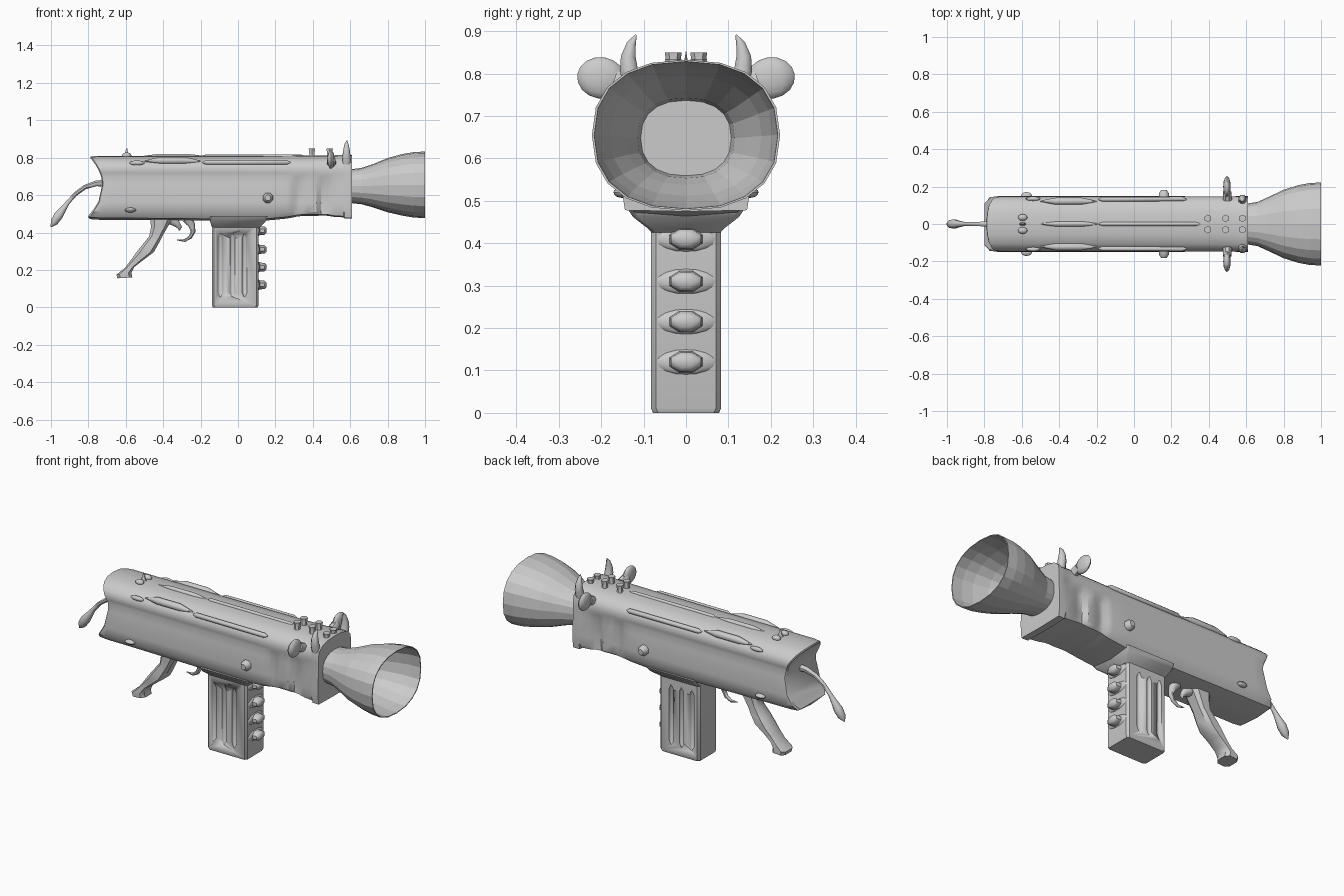
import bpy, bmesh, math
from mathutils import Vector, Matrix

if "Cube" in bpy.data.objects:
    bpy.data.objects.remove(bpy.data.objects["Cube"])

grey = bpy.data.materials.new("plain_grey")
grey.diffuse_color = (0.6, 0.6, 0.6, 1)
grey.use_nodes = True
grey.node_tree.nodes["Principled BSDF"].inputs["Base Color"].default_value = grey.diffuse_color


def finish(name, bm, smooth=35):
    bmesh.ops.recalc_face_normals(bm, faces=bm.faces)
    me = bpy.data.meshes.new(name)
    bm.to_mesh(me)
    bm.free()
    ob = bpy.data.objects.new(name, me)
    bpy.context.collection.objects.link(ob)
    me.materials.append(grey)
    if smooth:
        bpy.ops.object.select_all(action='DESELECT')
        ob.select_set(True)
        bpy.context.view_layer.objects.active = ob
        bpy.ops.object.shade_smooth_by_angle(angle=math.radians(smooth))
    return ob


def loft(name, rings, caps=(True, True), smooth=35, strip_start=False):
    bm = bmesh.new()
    vs = [[bm.verts.new(p) for p in r] for r in rings]
    n = len(vs[0])
    for a, b in zip(vs, vs[1:]):
        for i in range(n):
            j = (i + 1) % n
            bm.faces.new((a[i], a[j], b[j], b[i]))
    if strip_start:  # curved end made of strips between mirrored points
        a = vs[0]
        for i in range(n // 2):
            quad = [a[i], a[i + 1], a[n - i - 1], a[(n - i) % n]]
            bm.faces.new(list(dict.fromkeys(quad)))
    elif caps[0]:
        bm.faces.new(vs[0])
    if caps[1]:
        bm.faces.new(vs[-1])
    return finish(name, bm, smooth)


def tube(name, path, radii, ref=(0, 1, 0), flat=1.0, sides=8, smooth=45):
    """Tapered tube; ref is the direction across the bend, flat scales along it."""
    pts, ref, rings = [Vector(p) for p in path], Vector(ref), []
    for i, p in enumerate(pts):
        t = (pts[min(i + 1, len(pts) - 1)] - pts[max(i - 1, 0)]).normalized()
        side = t.cross(ref).normalized()
        rings.append([p + r * (side * math.cos(a) + ref * flat * math.sin(a))
                      for r in [radii[i]]
                      for a in [math.tau * (k + .5) / sides for k in range(sides)]])
    return loft(name, rings, smooth=smooth)


def blob(name, loc, size, rot=0, seg=12, rows=8):
    bm = bmesh.new()
    bmesh.ops.create_uvsphere(bm, u_segments=seg, v_segments=rows, radius=1,
                              matrix=Matrix.Translation(loc) @ Matrix.Rotation(rot, 4, 'X')
                              @ Matrix.Diagonal((*size, 1)))
    return finish(name, bm)


def rect(x0, x1, y, z, c=0.012):
    return [(x0 + c, -y, z), (x1 - c, -y, z), (x1, c - y, z), (x1, y - c, z),
            (x1 - c, y, z), (x0 + c, y, z), (x0, y - c, z), (x0, c - y, z)]


# Main body: section blends from rounded at the rear to square at the front
ROUND = [(0, .81), (.06, .806), (.105, .793), (.135, .768), (.146, .74), (.142, .718),
         (.138, .70), (.144, .66), (.15, .56), (.146, .51), (.12, .478), (0, .468)]
SQUARE = [(0, .815), (.06, .812), (.11, .80), (.14, .775), (.148, .74), (.148, .715),
          (.148, .70), (.148, .66), (.15, .56), (.149, .51), (.144, .478), (0, .475)]


def section(x, k, pinch, lift, scale=1.0, notch=0.0):
    half = []
    for (ya, za), (yb, zb) in zip(ROUND, SQUARE):
        y, z = ya + (yb - ya) * k, za + (zb - za) * k
        if .5 < z < .69:
            y -= pinch
        if z < .5:
            z += lift
        z = .64 + (z - .64) * scale
        half.append((x + notch * max(0, 1 - ((z - .65) / .16) ** 2), y * scale, z))
    return half + [(a, -b, c) for a, b, c in half[-2:0:-1]]


stations = [(-.80, 0, 0, 0, .93, .075), (-.79, 0, 0, 0, .98, .07), (-.74, 0, 0, 0, 1, .03),
            (-.66, 0, 0, 0), (-.15, 0, 0, -.005), (.15, .1, 0, -.005), (.26, .2, 0, .005),
            (.29, .2, .004, .01), (.31, .3, .018, .014), (.34, .3, .018, .018), (.37, .3, .002, .018),
            (.42, .4, .002, .018), (.445, .4, .02, .02), (.48, .5, .02, .018), (.51, .6, .004, .012),
            (.565, .7, 0, .008), (.57, 1, 0, 0), (.61, 1, 0, 0)]
loft("body", [section(*s) for s in stations], strip_start=True)

# Flared open bell
bell_rings = []
for x, ry, rz, zc in [(.60, .108, .09, .648), (.66, .118, .097, .648), (.72, .145, .115, .65),
                      (.80, .183, .145, .653), (.88, .208, .165, .655), (.94, .219, .175, .655),
                      (1.0, .222, .178, .655)]:
    ring = []
    for i in range(20):
        a = math.tau * i / 20
        c, s = math.cos(a), math.sin(a)
        ring.append((x, ry * math.copysign(abs(c) ** .85, c), zc + rz * math.copysign(abs(s) ** .85, s)))
    bell_rings.append(ring)
inner = [[(x, y * .975, .655 + (z - .655) * .975) for x, y, z in r] for r in reversed(bell_rings)]
loft("bell", bell_rings + inner, caps=(False, False), smooth=0)

# Ears, horns and side bolts, both sides
for s, side in ((1, "left"), (-1, "right")):
    blob("ear_" + side, (.497, s * .2, .79), (.02, .057, .049), s * .15)
    tube("ear_stalk_" + side, [(.5, s * .13, .77), (.498, s * .17, .785)], [.025, .025], (1, 0, 0))
    tube("horn_" + side, [(.58, s * .125, .77), (.58, s * .135, .81), (.58, s * .136, .84),
                          (.58, s * .129, .87), (.582, s * .118, .892)],
         [.024, .023, .019, .012, .002], (1, 0, 0))
    tube("side_bolt_" + side, [(.16, s * .14, .585), (.16, s * .165, .585), (.16, s * .182, .585)],
         [.03, .028, .016], (1, 0, 0))
    blob("lower_bolt_" + side, (-.575, s * .15, .52), (.03, .021, .013))
    blob("upper_bolt_" + side, (-.54, s * .135, .772), (.04, .012, .013))
    # Raised side rails
    tube("side_rail_" + side, [(-.19, s * .132, .775), (-.17, s * .132, .775),
                               (.26, s * .134, .775), (.28, s * .132, .775)],
         [.004, .013, .013, .004])
    tube("rear_rail_" + side, [(-.5, s * .122, .782), (-.42, s * .122, .785),
                               (-.28, s * .122, .785), (-.2, s * .122, .782)],
         [.003, .02, .02, .003])
    # Sight teeth on top
    for x, top in ((.395, .85), (.49, .85), (.58, .835)):
        tube("sight_tooth_" + side, [(x, s * .03, .79), (x, s * .03, .815), (x, s * .03, top)],
             [.028, .015, .02], sides=6)
    blob("rear_sight_ball_" + side, (-.595, s * .035, .812), (.025, .018, .016))

# Top rail and rear sight
tube("top_rail", [(-.19, 0, .808), (-.17, 0, .808), (.33, 0, .808), (.36, 0, .808)],
     [.003, .011, .011, .003])
tube("top_rear_rail", [(-.5, 0, .808), (-.42, 0, .808), (-.27, 0, .808), (-.19, 0, .808)],
     [.003, .014, .014, .003])
tube("rear_sight", [(-.595, 0, .80), (-.595, 0, .818), (-.595, 0, .852)], [.026, .012, .002], flat=.5)

# Tail with a tuft
tube("tail", [(-.70, 0, .665), (-.76, 0, .662), (-.82, 0, .642), (-.87, 0, .605), (-.91, 0, .56),
              (-.935, 0, .525), (-.96, 0, .49), (-.983, 0, .455), (-1.0, 0, .43)],
     [.02, .016, .013, .012, .012, .018, .026, .022, .003])

# Grip: sections given as back and front points down its length
grip = []
for (bx, bz), (fx, fz), w in [((-.47, .475), (-.35, .475), .05), ((-.465, .43), (-.37, .44), .048),
                              ((-.475, .38), (-.405, .38), .042), ((-.515, .33), (-.425, .34), .048),
                              ((-.55, .285), (-.45, .295), .05), ((-.575, .25), (-.51, .25), .045),
                              ((-.605, .21), (-.555, .215), .045), ((-.65, .175), (-.57, .185), .05),
                              ((-.645, .155), (-.565, .16), .048)]:
    dx, dz = fx - bx, fz - bz
    grip.append([(bx + dx * u, w * v, bz + dz * u) for u, v in
                 ((0, -.6), (.2, -1), (.8, -1), (1, -.6), (1, .6), (.8, 1), (.2, 1), (0, .6))])
loft("grip", grip)

# Trigger and curved guard claw
tube("trigger", [(-.36, 0, .47), (-.33, 0, .45), (-.31, 0, .425), (-.315, 0, .41)],
     [.03, .022, .012, .003])
tube("guard_claw", [(-.27, 0, .475), (-.248, 0, .44), (-.24, 0, .405), (-.255, 0, .375),
                    (-.285, 0, .357), (-.325, 0, .36)], [.03, .02, .014, .011, .008, .002])

# Magazine with three grooves cut in each side
mag = loft("magazine", [rect(-.135, .105, .078, 0), rect(-.14, .11, .083, .012),
                        rect(-.14, .11, .083, .44)])
for s in (-1, 1):
    for x in (-.095, -.03, .035):
        cut = tube("groove_cutter", [(x, s * .084, .055), (x, s * .084, .08), (x, s * .084, .37),
                                     (x, s * .084, .395)], [.003, .015, .015, .003])
        cut.hide_render = True
        mod = mag.modifiers.new("groove", 'BOOLEAN')
        mod.operation, mod.solver, mod.object = 'DIFFERENCE', 'EXACT', cut
        bpy.context.view_layer.objects.active = mag
        bpy.ops.object.modifier_apply(modifier=mod.name)
        bpy.data.objects.remove(cut)

# Flared collar joining magazine to body
loft("magazine_collar", [rect(-.138, .115, .08, .425), rect(-.142, .125, .09, .435),
                         rect(-.15, .15, .125, .462), rect(-.15, .16, .14, .485)])

# Teats on the magazine front
for z in (.12, .215, .31, .41):
    tube("teat", [(.10, 0, z), (.13, 0, z), (.142, 0, z), (.152, 0, z)],
         [.028, .025, .024, .014], flat=1.6)
    blob("teat_base", (.108, 0, z), (.012, .072, .03))
